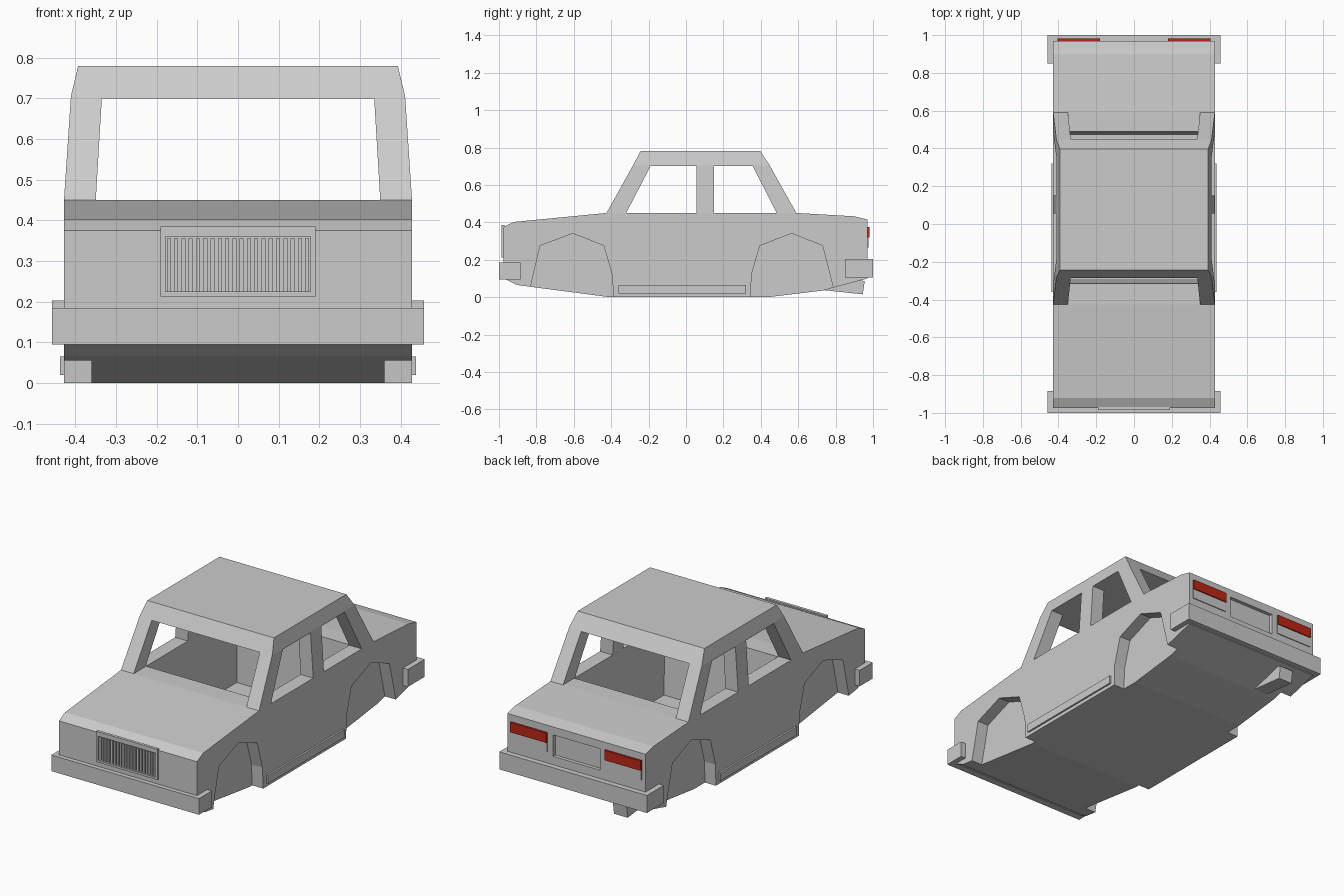
import bpy
import bmesh

if "Cube" in bpy.data.objects:
    bpy.data.objects.remove(bpy.data.objects["Cube"], do_unlink=True)


def material(name, rgb):
    mat = bpy.data.materials.new(name)
    mat.use_nodes = True
    mat.diffuse_color = (*rgb, 1)
    mat.node_tree.nodes["Principled BSDF"].inputs["Base Color"].default_value = (*rgb, 1)
    return mat


GREY = material("body grey", (0.6, 0.6, 0.6))
RED = material("lamp red", (0.5, 0.02, 0.008))


def loft(name, rings, mat=GREY):
    """Closed solid through rings that share a vertex count."""
    bm = bmesh.new()
    loops = [[bm.verts.new(p) for p in ring] for ring in rings]
    for low, high in zip(loops, loops[1:]):
        for i in range(len(low)):
            j = (i + 1) % len(low)
            bm.faces.new((low[i], low[j], high[j], high[i]))
    bm.faces.new(loops[0][::-1])
    bm.faces.new(loops[-1])
    bmesh.ops.recalc_face_normals(bm, faces=bm.faces)
    mesh = bpy.data.meshes.new(name)
    bm.to_mesh(mesh)
    bm.free()
    mesh.materials.append(mat)
    ob = bpy.data.objects.new(name, mesh)
    bpy.context.collection.objects.link(ob)
    return ob


def side_prism(name, yz, x0, x1):
    return loft(name, [[(x, y, z) for y, z in yz] for x in (x0, x1)])


def front_prism(name, xz, y0, y1):
    return loft(name, [[(x, y, z) for x, z in xz] for y in (y0, y1)])


def tapered(name, levels):
    """Stack of rectangles: height, half width, front y, back y."""
    return loft(name, [[(-x, a, z), (x, a, z), (x, b, z), (-x, b, z)]
                       for z, x, a, b in levels])


def box(name, x, y, z, mat=GREY):
    return loft(name, [[(x[0], y[0], h), (x[1], y[0], h), (x[1], y[1], h), (x[0], y[1], h)]
                       for h in z], mat)


def cut(ob, cutters):
    for c in cutters:
        mod = ob.modifiers.new("cut", "BOOLEAN")
        mod.operation = "DIFFERENCE"
        mod.solver = "EXACT"
        mod.object = c
    deps = bpy.context.evaluated_depsgraph_get()
    mesh = bpy.data.meshes.new_from_object(ob.evaluated_get(deps))
    ob.modifiers.clear()
    ob.data = mesh
    for c in cutters:
        bpy.data.objects.remove(c, do_unlink=True)


# Lower body with wheel arches, passenger well, grille and plate recesses
body = side_prism("lower_body", [
    (-.975, .1), (-.905, .065), (-.41, 0), (.44, 0), (.73, .035), (.97, .1),
    (.97, .415), (.9, .432), (.59, .45), (-.425, .45), (-.92, .402), (-.975, .375)],
    -.428, .428)
front_arch = [(-.84, -.05), (-.83, .06), (-.78, .275), (-.605, .34),
              (-.44, .275), (-.395, .12), (-.385, -.05)]
rear_arch = [(.345, -.05), (.35, .12), (.395, .275), (.565, .34),
             (.73, .275), (.79, .04), (.8, -.05)]
cutters = [side_prism("arch_cutter", arch, s * .36, s * .5)
           for arch in (front_arch, rear_arch) for s in (-1, 1)]
cutters.append(tapered("well_cutter", [(.06, .34, -.29, .475), (.46, .35, -.315, .49)]))
cutters.append(box("grille_cutter", (-.178, .178), (-1.1, -.955), (.225, .36)))
cutters.append(box("plate_cutter", (-.145, .145), (.95, 1.1), (.25, .37)))
cut(body, cutters)

# Cabin with pillars and open windows
cabin = tapered("cabin", [(.45, .428, -.425, .59), (.705, .411, -.283, .447),
                          (.78, .393, -.243, .398)])
cut(cabin, [
    front_prism("screen_cutter", [(-.351, .43), (.351, .43), (.335, .7), (-.335, .7)], -.7, .8),
    side_prism("front_window_cutter", [(-.33, .43), (-.19, .7), (.055, .7), (.055, .43)], -.6, .6),
    side_prism("rear_window_cutter", [(.15, .43), (.15, .7), (.357, .7), (.495, .43)], -.6, .6)])

# Bumpers with wrapped ends
box("front_bumper", (-.458, .458), (-1, -.885), (.095, .185))
box("rear_bumper", (-.458, .458), (.85, 1), (.105, .203))

# Grille frame and vertical slats
frame = box("grille_frame", (-.19, .19), (-.986, -.97), (.213, .385))
cut(frame, [box("frame_cutter", (-.178, .178), (-1.1, -.9), (.225, .36))])
SLATS = 20
for i in range(SLATS):
    x = -.17 + .34 * i / (SLATS - 1)
    box("grille_slat", (x - .005, x + .005), (-.98, -.95), (.225, .355))

# Tail lamps and sill trims on both sides
for s, side in ((-1, "right"), (1, "left")):
    box(side + "_tail_lamp", sorted((s * .18, s * .405)), (.96, .981), (.32, .375), RED)
    box(side + "_reverse_lamp", sorted((s * .18, s * .405)), (.96, .975), (.265, .32))
    box(side + "_sill_trim", sorted((s * .42, s * .438)), (-.36, .32), (.02, .065))

# Exhaust pipe
side_prism("exhaust_pipe", [(.73, .038), (.945, .015), (.955, .085), (.9, .1)], -.3, -.215)
